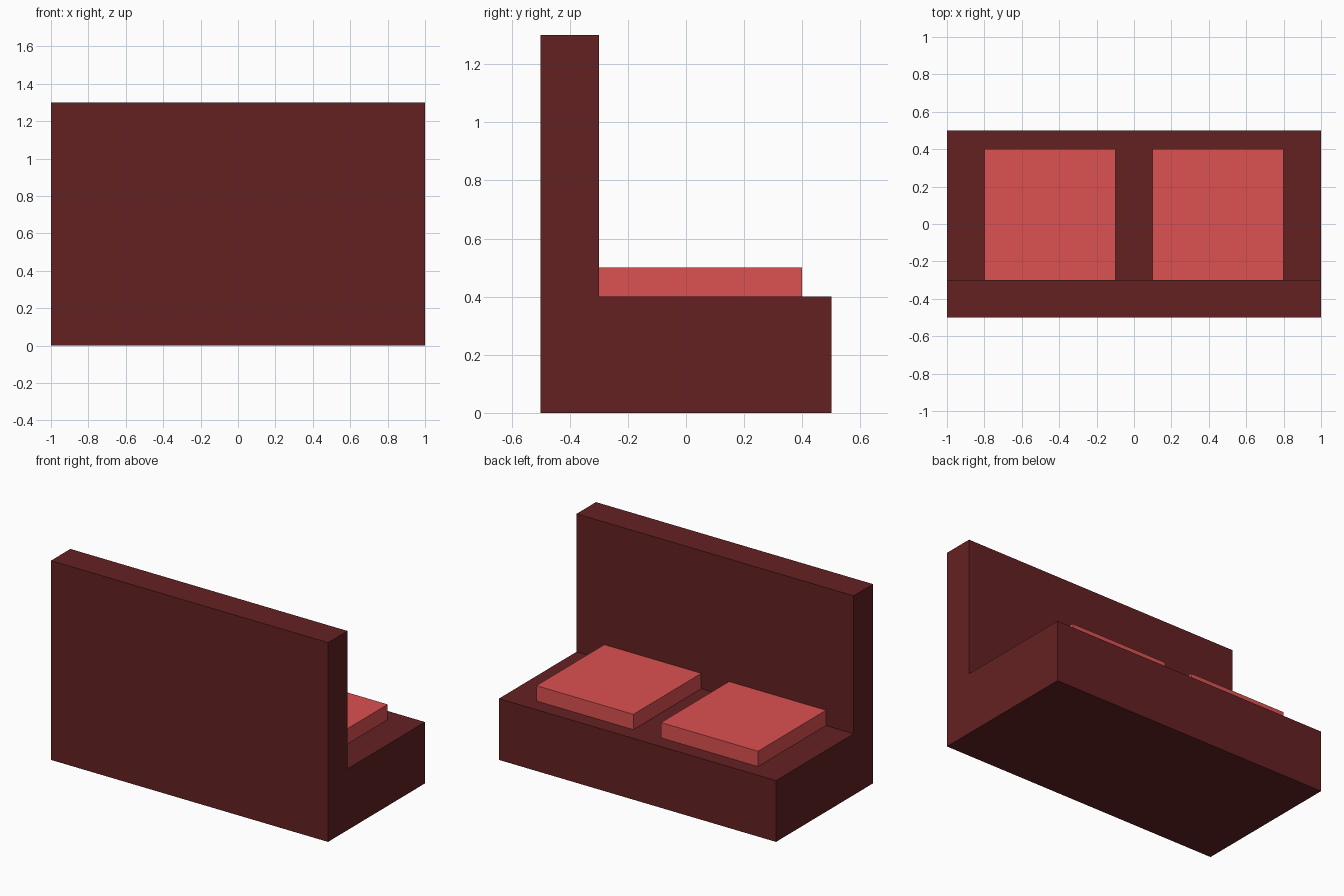
import bpy
import bmesh

if "Cube" in bpy.data.objects:
    bpy.data.objects.remove(bpy.data.objects["Cube"])


def make_material(name, color):
    mat = bpy.data.materials.new(name)
    mat.diffuse_color = (*color, 1.0)
    mat.use_nodes = True
    mat.node_tree.nodes["Principled BSDF"].inputs["Base Color"].default_value = mat.diffuse_color
    return mat


def add_extrusion(name, profile, x0, x1, mat):
    """Extrude a (y, z) profile along x from x0 to x1."""
    bm = bmesh.new()
    face = bm.faces.new([bm.verts.new((x0, y, z)) for y, z in profile])
    new = bmesh.ops.extrude_face_region(bm, geom=[face])["geom"]
    verts = [v for v in new if isinstance(v, bmesh.types.BMVert)]
    bmesh.ops.translate(bm, verts=verts, vec=(x1 - x0, 0, 0))
    bmesh.ops.recalc_face_normals(bm, faces=bm.faces)
    mesh = bpy.data.meshes.new(name)
    bm.to_mesh(mesh)
    bm.free()
    mesh.materials.append(mat)
    obj = bpy.data.objects.new(name, mesh)
    bpy.context.collection.objects.link(obj)
    return obj


dark_red = make_material("dark_red", (0.127, 0.015, 0.016))
light_red = make_material("light_red", (0.716, 0.082, 0.085))

# Sofa body: base and backrest as one L-shaped profile
body = [(-0.5, 0), (0.5, 0), (0.5, 0.4), (-0.3, 0.4), (-0.3, 1.3), (-0.5, 1.3)]
add_extrusion("sofa_body", body, -1.0, 1.0, dark_red)

# Two seat cushions resting on the base against the backrest
cushion = [(-0.3, 0.4), (0.4, 0.4), (0.4, 0.5), (-0.3, 0.5)]
for side, x0 in (("left", -0.8), ("right", 0.1)):
    add_extrusion(f"{side}_cushion", cushion, x0, x0 + 0.7, light_red)
